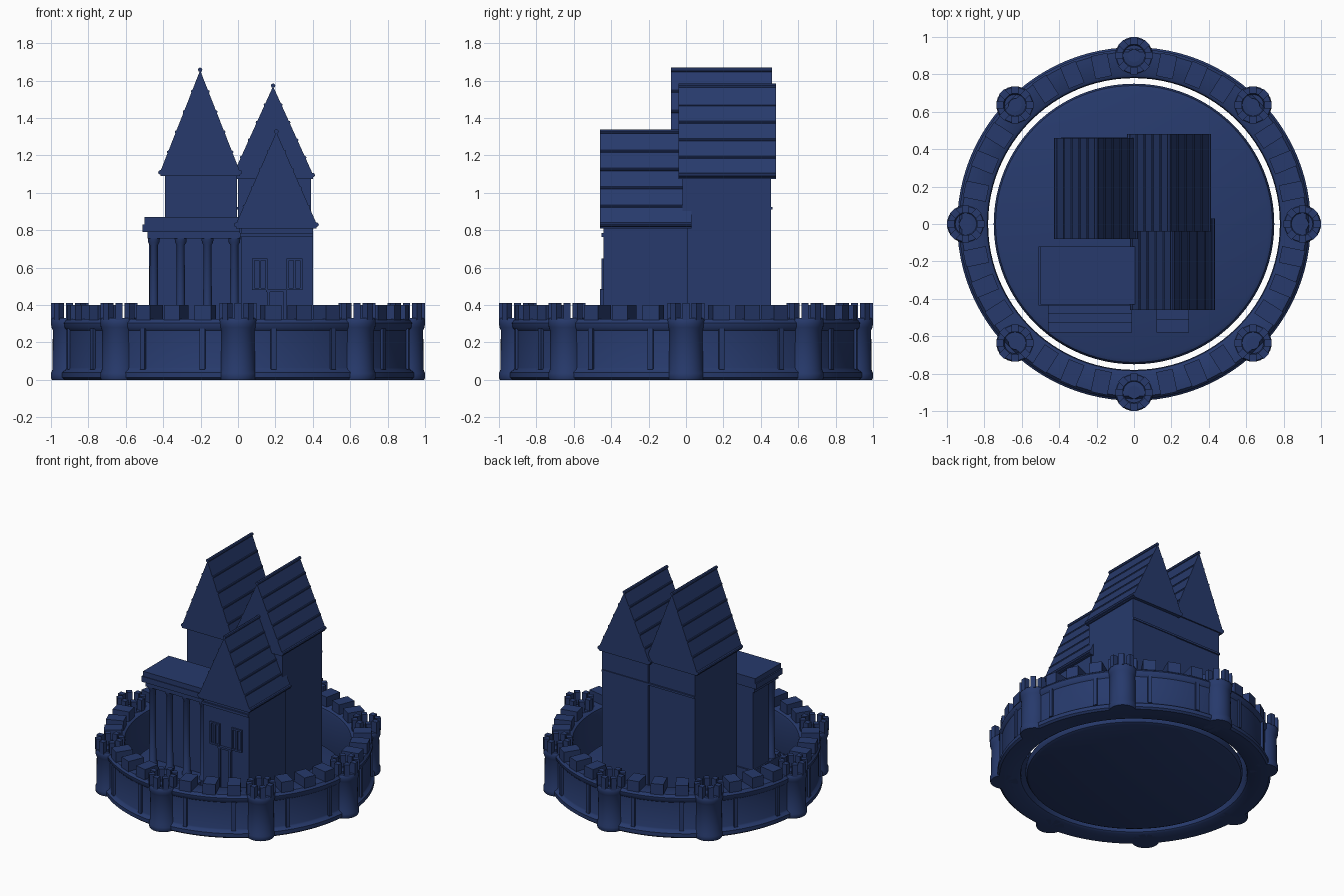
import bpy, bmesh
from math import pi, sin, cos, radians, atan2, hypot
from mathutils import Matrix, Vector

if "Cube" in bpy.data.objects:
    bpy.data.objects.remove(bpy.data.objects["Cube"])

blue = bpy.data.materials.new("dark_blue")
blue.diffuse_color = (0.02, 0.042, 0.15, 1)
blue.use_nodes = True
blue.node_tree.nodes["Principled BSDF"].inputs["Base Color"].default_value = blue.diffuse_color


def finish(name, bm, smooth=False):
    bmesh.ops.remove_doubles(bm, verts=bm.verts, dist=1e-5)
    bmesh.ops.recalc_face_normals(bm, faces=bm.faces)
    me = bpy.data.meshes.new(name)
    bm.to_mesh(me)
    bm.free()
    ob = bpy.data.objects.new(name, me)
    bpy.context.collection.objects.link(ob)
    me.materials.append(blue)
    if smooth:
        bpy.ops.object.select_all(action='DESELECT')
        ob.select_set(True)
        bpy.context.view_layer.objects.active = ob
        bpy.ops.object.shade_smooth_by_angle(angle=radians(35))
    return ob


def box(name, x0, x1, y0, y1, z0, z1, turn=0.0):
    # axis-aligned block, optionally turned about the world z axis
    bm = bmesh.new()
    mat = (Matrix.Rotation(turn, 4, 'Z')
           @ Matrix.Translation(((x0 + x1) / 2, (y0 + y1) / 2, (z0 + z1) / 2))
           @ Matrix.Diagonal((x1 - x0, y1 - y0, z1 - z0, 1)))
    bmesh.ops.create_cube(bm, size=1, matrix=mat)
    return finish(name, bm)


def lathe(name, profile, steps, centre=(0, 0), closed=False):
    # revolve (radius, z) points about a vertical axis
    bm = bmesh.new()
    rings = []
    for i in range(steps):
        a = 2 * pi * i / steps
        rings.append([bm.verts.new((centre[0] + r * cos(a), centre[1] + r * sin(a), z))
                      for r, z in profile])
    n = len(profile)
    for i in range(steps):
        p, q = rings[i], rings[(i + 1) % steps]
        for j in range(n if closed else n - 1):
            k = (j + 1) % n
            if profile[j][0] == 0:
                bm.faces.new((p[j], q[k], p[k]))
            elif profile[k][0] == 0:
                bm.faces.new((p[j], q[j], p[k]))
            else:
                bm.faces.new((p[j], q[j], q[k], p[k]))
    return finish(name, bm, True)


def rod(name, x, z, y0, y1, r):
    # thin bar along y
    bm = bmesh.new()
    mat = Matrix.Translation((x, (y0 + y1) / 2, z)) @ Matrix.Rotation(pi / 2, 4, 'X')
    bmesh.ops.create_cone(bm, cap_ends=True, segments=8, radius1=r, radius2=r,
                          depth=y1 - y0, matrix=mat)
    return finish(name, bm)


def gable_roof(name, x0, x1, y0, y1, z0, z1):
    # triangular prism with a ridge bar and battens down both slopes
    xc = (x0 + x1) / 2
    bm = bmesh.new()
    ends = [[bm.verts.new((x, y, z)) for x, z in
             ((x0, z0), (x0, z0 + .025), (xc, z1), (x1, z0 + .025), (x1, z0))] for y in (y0, y1)]
    for e in ends:
        bm.faces.new(e)
    for i in range(5):
        j = (i + 1) % 5
        bm.faces.new((ends[0][i], ends[0][j], ends[1][j], ends[1][i]))
    finish(name, bm)
    rod(name + "_ridge", xc, z1 + .003, y0, y1, .012)
    for side, xe in (("left", x0), ("right", x1)):
        for i in range(5):
            t = i / 5
            rod(f"{name}_batten_{side}_{i}", xe + (xc - xe) * t,
                z0 + .02 + (z1 - z0 - .025) * t, y0, y1, .012 if i == 0 else .008)


# courtyard disc
lathe("courtyard", [(0, 0), (.72, 0), (.74, .008), (.75, .025), (.75, .045),
                    (.74, .062), (.72, .07), (0, .07)], 96)

# ring wall with base moulding and top lip
lathe("ring_wall", [(.80, 0), (.93, 0), (.945, .012), (.945, .04), (.925, .055), (.92, .065),
                    (.92, .265), (.932, .28), (.935, .305), (.92, .325), (.80, .325),
                    (.785, .315), (.78, .295), (.78, .03), (.785, .01)], 96, closed=True)

# eight bays: corner tower, tower merlons, wall merlons, pilasters
tower = [(0, 0), (.095, 0), (.1, .012), (.1, .035), (.092, .055), (.09, .265), (.097, .28),
         (.1, .3), (.1, .318), (.094, .33), (.062, .33), (.056, .322), (.056, .305), (0, .305)]
for k in range(8):
    a = k * pi / 4
    c = (.9 * cos(a), .9 * sin(a))
    lathe(f"tower_{k}", tower, 32, c)
    lathe(f"tower_hatch_{k}", [(0, .3), (.036, .3), (.036, .33), (0, .33)], 8, c)
    for m in range(8):
        b = box(f"tower_merlon_{k}_{m}", .06, .1, -.019, .019, .32, .41, a + m * pi / 4)
        b.location = (*c, 0)
    for m, off in enumerate((11.7, 22.5, 33.3)):
        box(f"wall_merlon_{k}_{m}", .80, .925, -.045, .045, .32, .4, a + radians(off))
    for m, off in enumerate((11.8, 33.2)):
        box(f"wall_pilaster_{k}_{m}", .9, .935, -.014, .014, .055, .275, a + radians(off))

# left and right towers
box("left_keep", -.39, -.005, -.06, .45, .05, 1.1)
gable_roof("left_keep_roof", -.415, .01, -.08, .46, 1.09, 1.655)
box("right_keep", .0, .39, -.02, .455, .05, 1.09)
gable_roof("right_keep_roof", -.025, .4, -.04, .48, 1.075, 1.57)
box("back_string_course", -.39, .39, .44, .462, .91, .925)

# front house with door, windows and steps
box("front_house", .015, .4, -.44, .01, .05, .83)
gable_roof("front_house_roof", -.01, .42, -.46, .03, .81, 1.325)
box("front_house_cornice", .01, .4, -.452, -.43, .765, .785)
for x in (.075, .26):
    for i in range(3):
        box("window_bar", x + i * .036, x + i * .036 + .012, -.452, -.43, .48, .65)
    for z in (.48, .638):
        box("window_rail", x, x + .084, -.452, -.43, z, z + .012)
for x in (.155, .243):
    box("door_jamb", x, x + .015, -.46, -.43, .1, .48)
box("door_lintel", .15, .263, -.46, -.43, .47, .485)
box("door_panel", .17, .243, -.446, -.43, .1, .47)
for i in range(2):
    box(f"door_step_{i}", .12, .295, -.58 + i * .11 * .6, -.43, .05, .105 + i * .035)

# porch hall with columns, entablature and flat roof
box("porch_hall", -.475, .015, -.32, -.13, .05, .78)
box("porch_floor", -.485, .015, -.43, -.12, .05, .16)
for i in range(3):
    box(f"porch_step_{i}", -.46, -.01, -.58 + i * .05, -.42, .05, .1 + i * .03)
column = [(0, .15), (.033, .15), (.033, .175), (.025, .19), (.021, .72), (.03, .735),
          (.033, .765), (0, .765)]
for i in range(4):
    lathe(f"porch_column_{i}", column, 20, (-.45 + i * .1435, -.385))
box("porch_beam", -.485, .01, -.42, -.13, .755, .79)
box("porch_cornice", -.51, .01, -.435, -.12, .79, .832)
box("porch_roof", -.5, .005, -.43, -.12, .832, .87)
